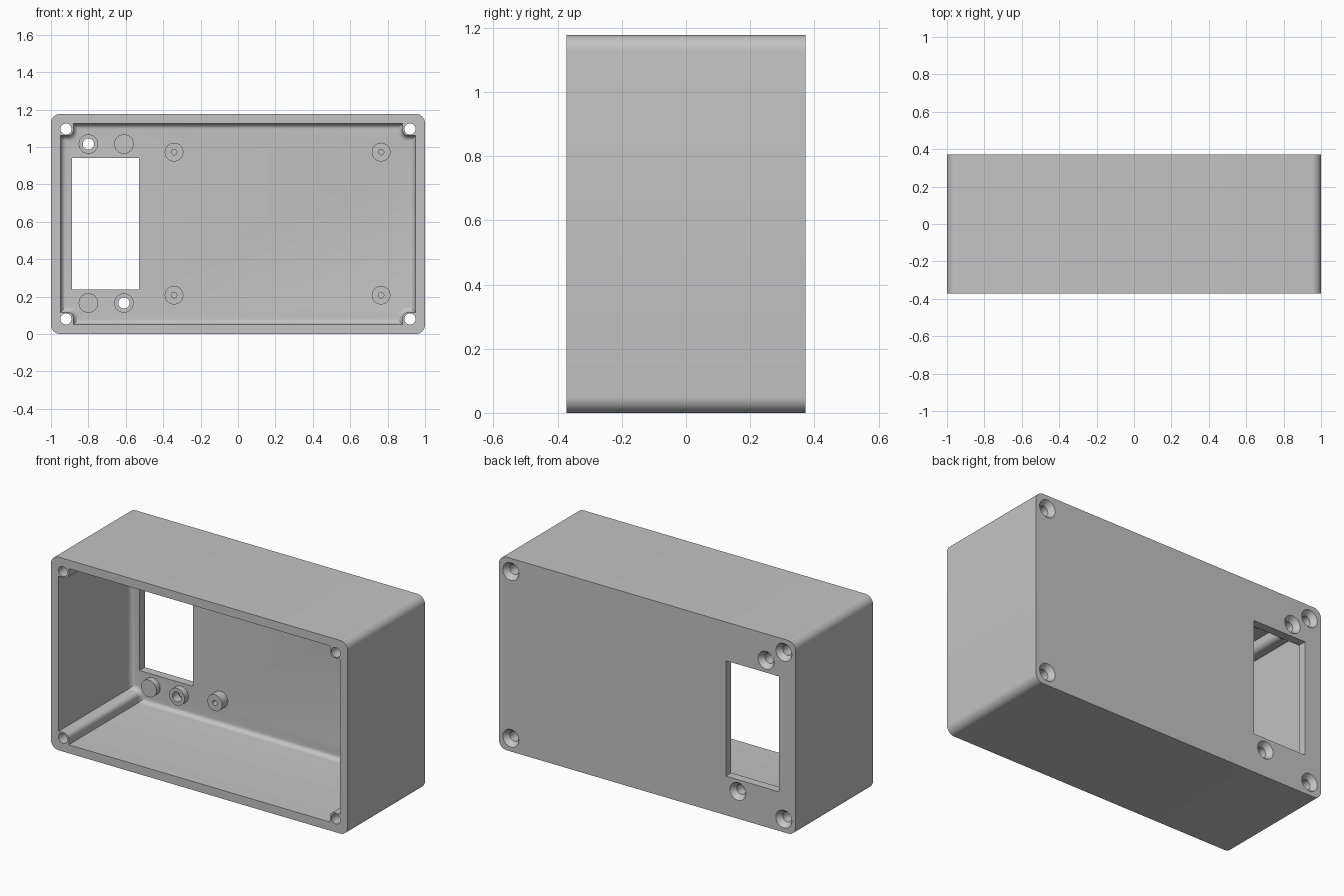
import bpy, bmesh
from math import sin, cos, pi, radians
from mathutils import Matrix, Vector

if "Cube" in bpy.data.objects:
    bpy.data.objects.remove(bpy.data.objects["Cube"])

HALF_X, HALF_Y, HEIGHT = 1.0, 0.372, 1.177
MID = HEIGHT / 2
WALL = 0.052
FLOOR = HALF_Y - WALL          # inner face of the back panel

grey = bpy.data.materials.new("plain grey")
grey.use_nodes = True
colour = (0.55, 0.55, 0.55, 1)
grey.diffuse_color = colour
grey.node_tree.nodes["Principled BSDF"].inputs["Base Color"].default_value = colour


def make_object(name, bm):
    bmesh.ops.recalc_face_normals(bm, faces=bm.faces[:])
    mesh = bpy.data.meshes.new(name)
    bm.to_mesh(mesh)
    bm.free()
    mesh.materials.append(grey)
    obj = bpy.data.objects.new(name, mesh)
    bpy.context.collection.objects.link(obj)
    return obj


def arc(cx, cz, r, a0, a1, steps=8):
    angles = [radians(a0 + (a1 - a0) * i / steps) for i in range(steps + 1)]
    return [(cx + r * cos(a), cz + r * sin(a)) for a in angles]


def four_way(quarter):
    """Mirror a quarter outline into a closed one."""
    loop = []
    for sx, sz in ((1, 1), (-1, 1), (-1, -1), (1, -1)):
        part = quarter if sx == sz else quarter[::-1]
        loop += [(sx * x, sz * z) for x, z in part]
    return loop


def prism(name, outline, y0, y1, fillet=0):
    """Extrude an outline along y, with an optional fillet at the far end."""
    bm = bmesh.new()
    face = bm.faces.new([bm.verts.new((x, y0, z + MID)) for x, z in outline])
    ext = bmesh.ops.extrude_face_region(bm, geom=[face])["geom"]
    moved = [v for v in ext if isinstance(v, bmesh.types.BMVert)]
    bmesh.ops.translate(bm, verts=moved, vec=(0, y1 - y0, 0))
    if fillet:
        rim = [e for e in bm.edges if all(abs(v.co.y - y1) < 1e-5 for v in e.verts)]
        bmesh.ops.bevel(bm, geom=rim, offset=fillet, segments=6, profile=0.5,
                        affect='EDGES', clamp_overlap=False)
    return make_object(name, bm)


def lathe(name, profile, x, z, closed=False):
    """Turn (radius, y) points around an axis parallel to y."""
    bm = bmesh.new()
    verts = [bm.verts.new((r, y, 0)) for r, y in profile]
    edges = [bm.edges.new(p) for p in zip(verts, verts[1:])]
    if closed:
        edges.append(bm.edges.new((verts[-1], verts[0])))
    bmesh.ops.spin(bm, geom=verts + edges, cent=(0, 0, 0), axis=(0, 1, 0),
                   angle=2 * pi, steps=32)
    bmesh.ops.remove_doubles(bm, verts=bm.verts[:], dist=1e-5)
    bmesh.ops.translate(bm, verts=bm.verts[:], vec=(x, 0, z))
    return make_object(name, bm)


def cut(target, cutter):
    mod = target.modifiers.new("cut", 'BOOLEAN')
    mod.operation, mod.solver, mod.object = 'DIFFERENCE', 'EXACT', cutter
    bpy.context.view_layer.objects.active = target
    bpy.ops.object.modifier_apply(modifier=mod.name)
    bpy.data.objects.remove(cutter)


def smooth(obj):
    bpy.ops.object.select_all(action='DESELECT')
    obj.select_set(True)
    bpy.context.view_layer.objects.active = obj
    bpy.ops.object.shade_smooth_by_angle(angle=radians(30))


# Case body with rounded long edges
R = 0.05
case = prism("case", four_way(arc(HALF_X - R, MID - R, R, 0, 90)), -HALF_Y, HALF_Y)

# Cavity that leaves a screw post in each corner
W, H, PX, PZ, PR = HALF_X - WALL, MID - WALL, 0.88, 0.472, 0.03
quarter = [(W, PZ)] + arc(PX + PR, PZ + PR, PR, 270, 180) + [(PX, H)]
cut(case, prism("cavity_cutter", four_way(quarter), -0.5, FLOOR, fillet=0.03))

# Window through the back panel
x0, x1, z0, z1 = -0.888, -0.529, 0.238 - MID, 0.941 - MID
cut(case, prism("window_cutter", [(x0, z0), (x1, z0), (x1, z1), (x0, z1)], 0, 0.5))

# Countersunk screw holes: four corners and two beside the window
BORE, SINK = 0.03, 0.054
hole = [(0, -0.5), (BORE, -0.5), (BORE, HALF_Y - 0.032), (SINK, HALF_Y),
        (SINK, 0.5), (0, 0.5)]
spots = [(sx * 0.92, MID + sz * 0.508) for sx in (-1, 1) for sz in (-1, 1)]
for x, z in spots + [(-0.80, 1.016), (-0.61, 0.166)]:
    cut(case, lathe("screw_cutter", hole, x, z))
smooth(case)

# Short bosses beside the window: two pierced, two solid
base, top = FLOOR + 0.004, FLOOR - 0.037
for x, z, pierced in ((-0.80, 1.016, True), (-0.61, 1.016, False),
                      (-0.80, 0.166, False), (-0.61, 0.166, True)):
    inner = BORE if pierced else 0
    ring = [(inner, base), (0.052, base), (0.052, top), (inner, top)]
    smooth(lathe("window_boss", ring, x, z, closed=pierced))

# Taller board standoffs with blind pilot holes
top = FLOOR - 0.055
standoff = [(0, base), (0.05, base), (0.05, top), (0.015, top),
            (0.015, FLOOR), (0, FLOOR)]
for x in (-0.342, 0.765):
    for z in (0.208, 0.973):
        smooth(lathe("board_standoff", standoff, x, z))
